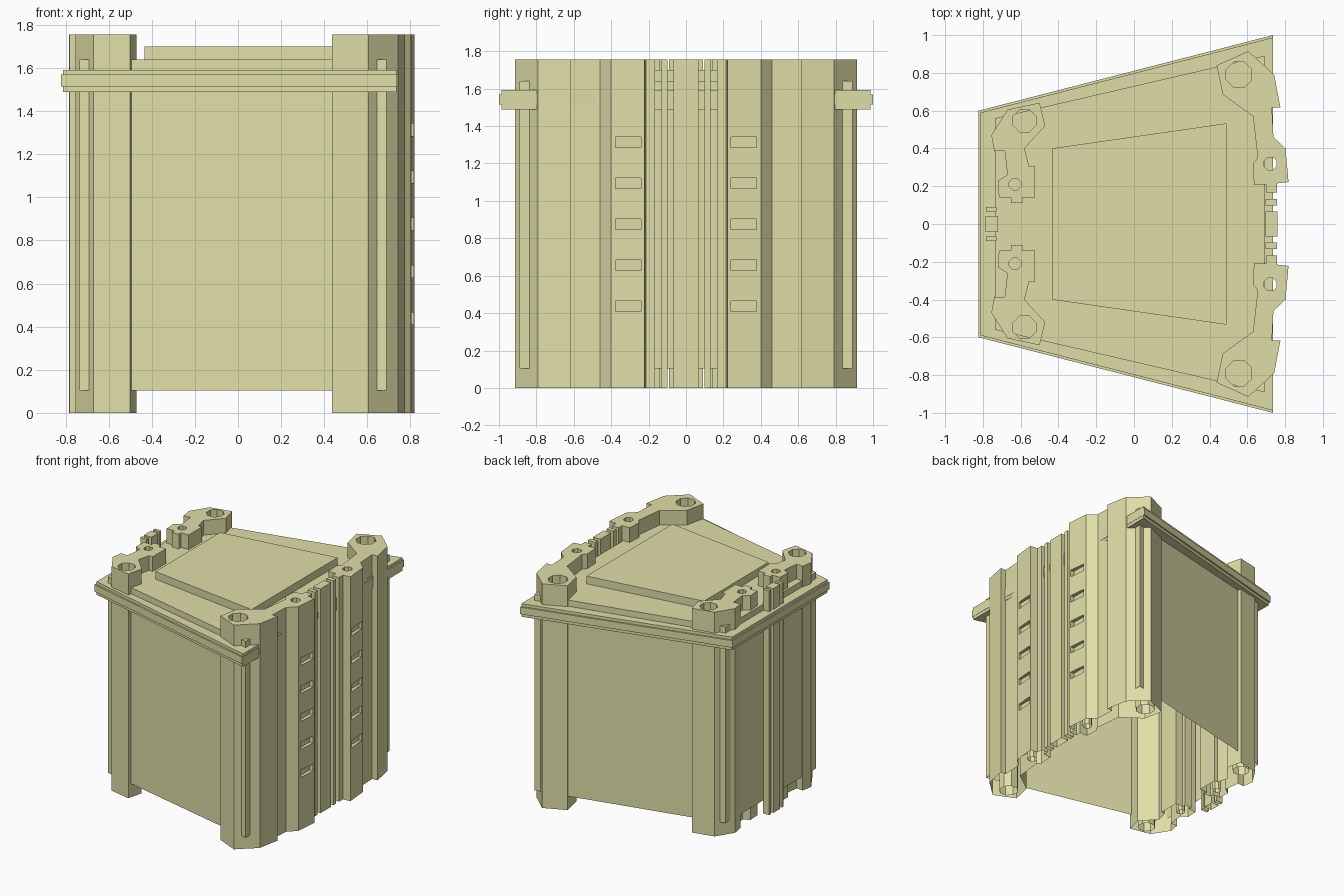
import bpy, bmesh, math

cube = bpy.data.objects.get("Cube")
if cube:
    bpy.data.objects.remove(cube, do_unlink=True)

mat = bpy.data.materials.new("pale khaki")
mat.use_nodes = True
KHAKI = (0.74, 0.73, 0.39, 1)
mat.diffuse_color = KHAKI
mat.node_tree.nodes["Principled BSDF"].inputs["Base Color"].default_value = KHAKI


def prism(name, outline, z0, z1):
    """Extrude a plan outline from z0 to z1."""
    bm = bmesh.new()
    face = bm.faces.new([bm.verts.new((x, y, z0)) for x, y in outline])
    top = bmesh.ops.extrude_face_region(bm, geom=[face])["geom"]
    bmesh.ops.translate(bm, vec=(0, 0, z1 - z0),
                        verts=[v for v in top if isinstance(v, bmesh.types.BMVert)])
    # The extruded shell must be closed for the cuts
    if not any(all(abs(v.co.z - z0) < 1e-5 for v in f.verts) for f in bm.faces):
        bm.faces.new([v for v in bm.verts if abs(v.co.z - z0) < 1e-5])
    bmesh.ops.recalc_face_normals(bm, faces=bm.faces)
    mesh = bpy.data.meshes.new(name)
    bm.to_mesh(mesh)
    bm.free()
    mesh.materials.append(mat)
    obj = bpy.data.objects.new(name, mesh)
    bpy.context.collection.objects.link(obj)
    return obj


def block(name, x0, x1, y0, y1, z0, z1):
    return prism(name, [(x0, y0), (x1, y0), (x1, y1), (x0, y1)], z0, z1)


def trapezoid(name, x0, x1, half0, half1, z0, z1):
    return prism(name, [(x0, -half0), (x1, -half1), (x1, half1), (x0, half0)], z0, z1)


def apply(obj, mod):
    bpy.context.view_layer.objects.active = obj
    bpy.ops.object.modifier_apply(modifier=mod.name)


def cut(obj, cutter):
    mod = obj.modifiers.new("cut", 'BOOLEAN')
    mod.operation = 'DIFFERENCE'
    mod.solver = 'EXACT'
    mod.object = cutter
    apply(obj, mod)
    bpy.data.objects.remove(cutter, do_unlink=True)


def hole(obj, x, y, r, sides=8):
    ring = [(x + r * math.cos(a), y + r * math.sin(a))
            for a in (2 * math.pi * (i + 0.5) / sides for i in range(sides))]
    cut(obj, prism("hole_cutter", ring, -0.1, H + 0.1))


def mirror_y(obj):
    mod = obj.modifiers.new("mirror", 'MIRROR')
    mod.use_axis = (False, True, False)
    mod.use_mirror_merge = False
    apply(obj, mod)


def open_bottom(obj):
    """Leave the part as a shell without its lowest cap."""
    bm = bmesh.new()
    bm.from_mesh(obj.data)
    low = min(v.co.z for v in bm.verts) + 1e-4
    caps = [f for f in bm.faces if all(v.co.z < low for v in f.verts)]
    bmesh.ops.delete(bm, geom=caps, context='FACES_ONLY')
    bm.to_mesh(obj.data)
    bm.free()


H = 1.755                # post height
LOW, TOP = 0.105, 1.64   # body rim and top
BODY = (-0.735, 0.69, 0.56, 0.89)

# Hollow body, lid and stepped collar rings
open_bottom(trapezoid("body", *BODY, LOW, TOP))
open_bottom(trapezoid("lid_plate", -0.435, 0.49, 0.40, 0.533, TOP, 1.70))
collar = trapezoid("collar", -0.812, 0.735, 0.59, 0.987, 1.49, 1.592)
collar_rib = trapezoid("collar_rib", -0.822, 0.737, 0.60, 1.0, 1.515, 1.57)
for ring in (collar, collar_rib):
    cut(ring, trapezoid("ring_cutter", *BODY, LOW, TOP))

# Narrow-side corner posts with bolt holes
narrow_post = prism("narrow_corner_posts", [
    (-0.74, 0.385), (-0.755, 0.47), (-0.67, 0.605), (-0.50, 0.642),
    (-0.47, 0.52), (-0.58, 0.40), (-0.555, 0.305), (-0.525, 0.305),
    (-0.525, 0.14), (-0.59, 0.14), (-0.59, 0.11), (-0.65, 0.11),
    (-0.65, 0.14), (-0.715, 0.14), (-0.72, 0.23), (-0.67, 0.26),
    (-0.685, 0.39)], 0, H)
hole(narrow_post, -0.58, 0.547, 0.065)
hole(narrow_post, -0.63, 0.21, 0.033)

# Wide-side corner posts with bolt holes and a ladder of slots
wide_post = prism("wide_corner_posts", [
    (0.437, 0.84), (0.605, 0.915), (0.742, 0.79),
    (0.775, 0.617), (0.73, 0.617), (0.738, 0.46), (0.802, 0.40),
    (0.818, 0.222), (0.757, 0.215), (0.757, 0.167), (0.70, 0.167),
    (0.70, 0.21), (0.635, 0.21), (0.63, 0.32), (0.655, 0.35),
    (0.63, 0.57), (0.47, 0.685)], 0, H)
hole(wide_post, 0.555, 0.79, 0.073)
hole(wide_post, 0.722, 0.32, 0.036)
for i in range(5):
    z = 0.438 + 0.219 * i
    cut(wide_post, block("slot_cutter", 0.785, 0.9, 0.24, 0.376, z - 0.028, z + 0.028))

# Centre rails on both ends
wide_rail = block("wide_rail", 0.695, 0.76, -0.066, 0.066, 0, H)
wide_side = block("wide_side_rails", 0.695, 0.758, 0.098, 0.132, 0, H)
narrow_rail = block("narrow_rail", -0.785, -0.72, -0.042, 0.042, 0, H)
narrow_side = block("narrow_side_rails", -0.783, -0.728, 0.066, 0.09, 0, H)

# Paired parts are mirrored, and all uprights are open underneath
for part in (narrow_post, wide_post, wide_side, narrow_side):
    mirror_y(part)
for part in (narrow_post, wide_post, wide_rail, wide_side, narrow_rail, narrow_side):
    open_bottom(part)
